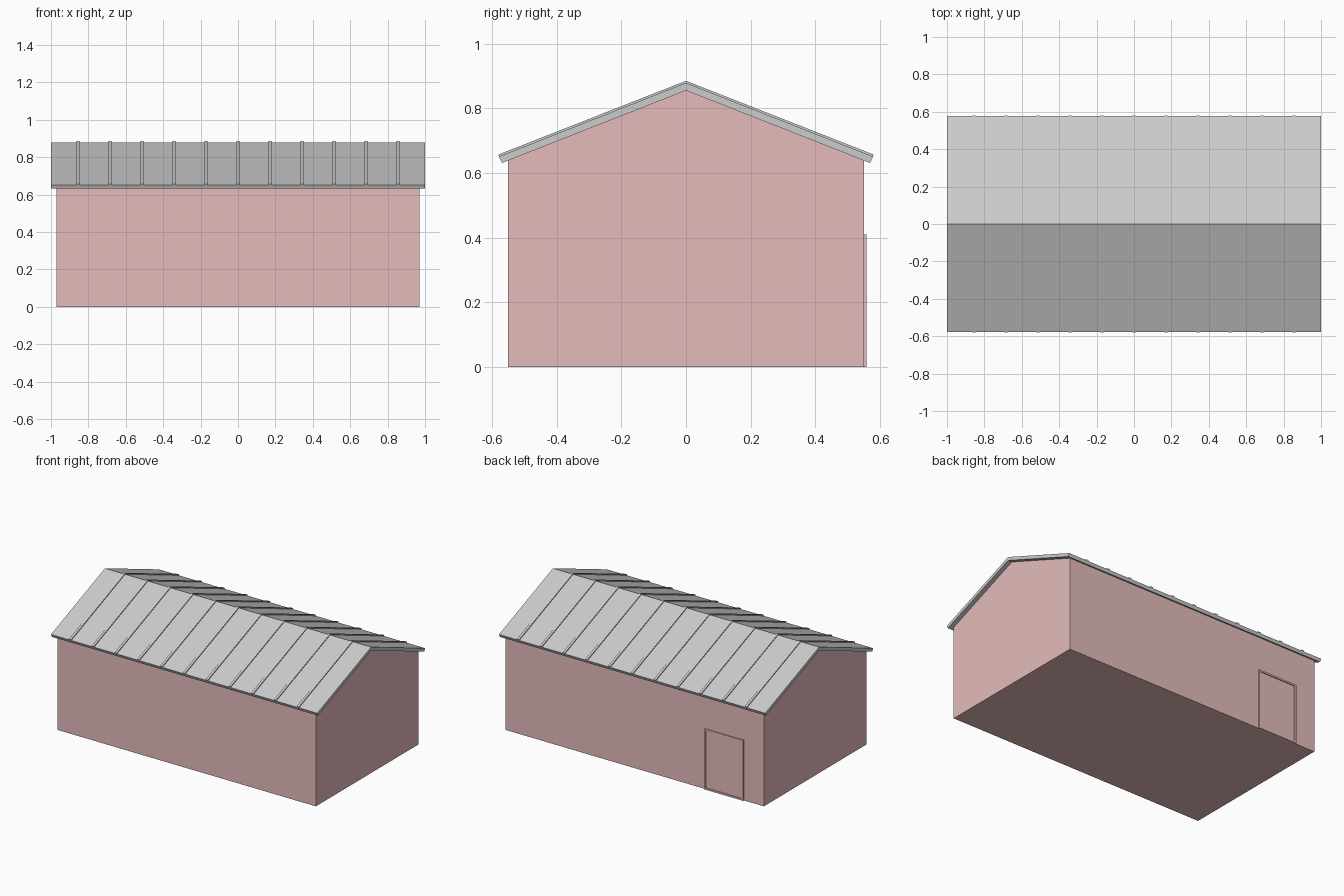
import bpy, bmesh

if "Cube" in bpy.data.objects:
    bpy.data.objects.remove(bpy.data.objects["Cube"])


def make_object(name, bm, mat=None):
    bmesh.ops.recalc_face_normals(bm, faces=bm.faces)
    me = bpy.data.meshes.new(name)
    bm.to_mesh(me)
    bm.free()
    ob = bpy.data.objects.new(name, me)
    bpy.context.collection.objects.link(ob)
    if mat:
        me.materials.append(mat)
    return ob


def extrude_profile(bm, profile, x0, x1):
    """Extrude a closed (y, z) profile along x."""
    face = bm.faces.new([bm.verts.new((x0, y, z)) for y, z in profile])
    new = bmesh.ops.extrude_face_region(bm, geom=[face])["geom"]
    verts = [v for v in new if isinstance(v, bmesh.types.BMVert)]
    bmesh.ops.translate(bm, verts=verts, vec=(x1 - x0, 0, 0))


def chevron(top_ridge, top_eave, low_ridge, low_eave):
    """Roof cross-section, mirrored about y = 0."""
    (ty, tz), (ly, lz) = top_eave, low_eave
    return [(-ty, tz), (0, top_ridge), (ty, tz), (ly, lz), (0, low_ridge), (-ly, lz)]


pink = bpy.data.materials.new("pink_wall")
pink.diffuse_color = (0.78, 0.5, 0.5, 1)
pink.use_nodes = True
pink.node_tree.nodes["Principled BSDF"].inputs["Base Color"].default_value = pink.diffuse_color

# Gabled walls
bm = bmesh.new()
extrude_profile(bm, [(-0.55, 0), (0.55, 0), (0.55, 0.64), (0, 0.855), (-0.55, 0.64)], -0.97, 0.97)
make_object("walls", bm, pink)

# Roof slab
bm = bmesh.new()
extrude_profile(bm, chevron(0.879, (0.578, 0.651), 0.855, (0.569, 0.631)), -1, 1)
make_object("roof", bm)

# Standing roof ribs
bm = bmesh.new()
for i in range(-5, 6):
    x = i * 0.171
    extrude_profile(bm, chevron(0.885, (0.58, 0.657), 0.877, (0.577, 0.649)), x - 0.008, x + 0.008)
make_object("roof_ribs", bm)

# Back door: raised frame around a recessed panel
bm = bmesh.new()
extrude_profile(bm, [(0.545, 0), (0.558, 0), (0.558, 0.41), (0.545, 0.41)], -0.82, -0.527)
bmesh.ops.recalc_face_normals(bm, faces=bm.faces)
front = [f for f in bm.faces if f.normal.y > 0.9]
bmesh.ops.inset_region(bm, faces=front, thickness=0.016)
recess = bmesh.ops.extrude_face_region(bm, geom=front)["geom"]
bmesh.ops.delete(bm, geom=front, context="FACES_ONLY")
bmesh.ops.translate(bm, verts=[v for v in recess if isinstance(v, bmesh.types.BMVert)], vec=(0, -0.006, 0))
make_object("back_door", bm, pink)
